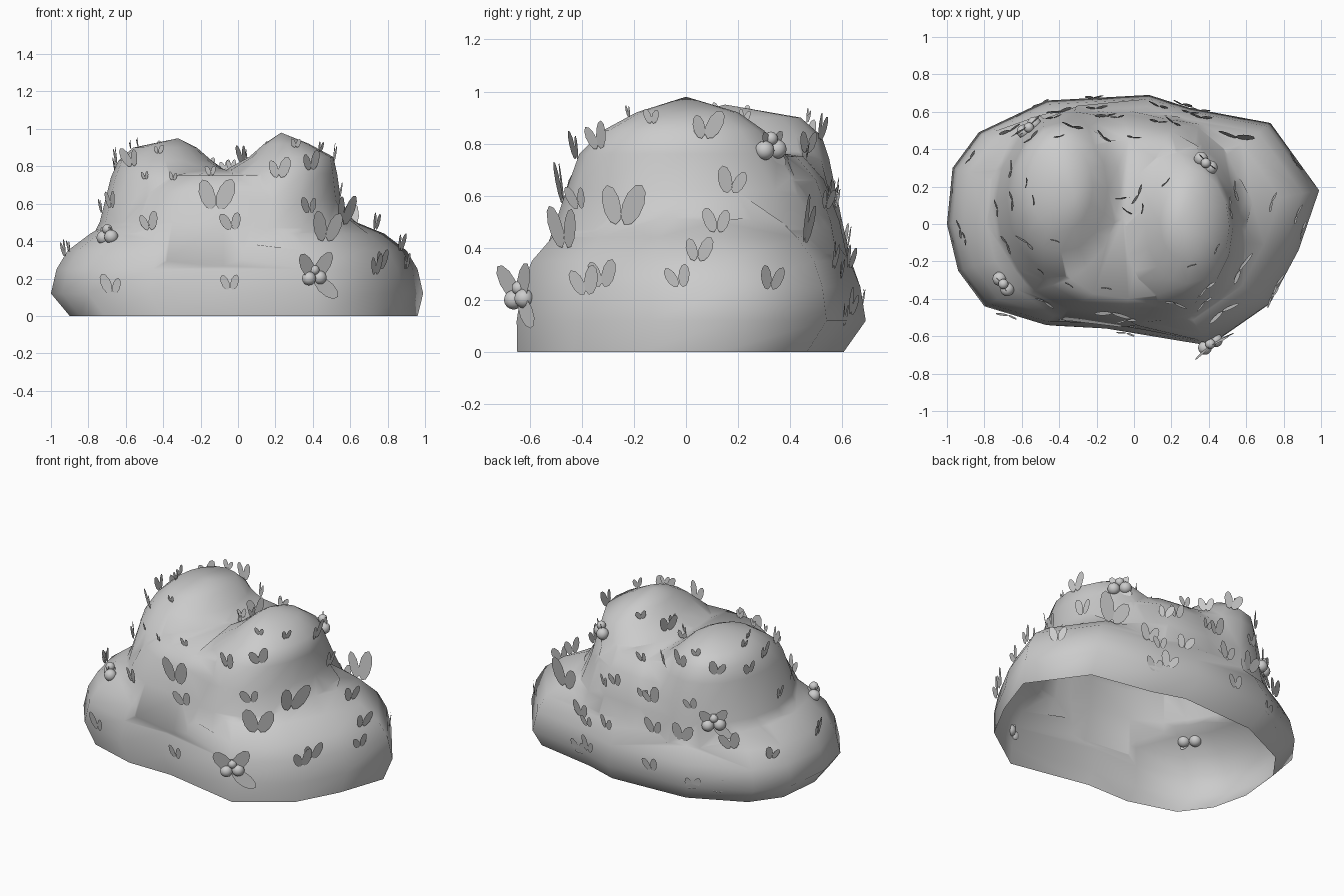
import bpy, bmesh, math, random
from mathutils import Vector
from mathutils.bvhtree import BVHTree

random.seed(7)
cube = bpy.data.objects.get("Cube")
if cube:
    bpy.data.objects.remove(cube, do_unlink=True)

UP = Vector((0, 0, 1))


def make_material(name, value):
    mat = bpy.data.materials.new(name)
    mat.use_nodes = True
    colour = (value, value, value, 1)
    mat.diffuse_color = colour
    mat.node_tree.nodes["Principled BSDF"].inputs["Base Color"].default_value = colour
    return mat


grey = make_material("plain grey", 0.6)


def add_object(name, bm):
    mesh = bpy.data.meshes.new(name)
    bm.to_mesh(mesh)
    bm.free()
    mesh.materials.append(grey)
    obj = bpy.data.objects.new(name, mesh)
    bpy.context.collection.objects.link(obj)
    return obj


def loft(name, rings, tip):
    """Closed solid through rings of points, ending in a tip."""
    bm = bmesh.new()
    loops = [[bm.verts.new(p) for p in ring] for ring in rings]
    count = len(loops[0])
    top = bm.verts.new(tip)
    bm.faces.new(loops[0][::-1])
    for low, high in zip(loops, loops[1:]):
        for i in range(count):
            j = (i + 1) % count
            bm.faces.new((low[i], low[j], high[j], high[i]))
    for i in range(count):
        bm.faces.new((loops[-1][i], loops[-1][(i + 1) % count], top))
    return add_object(name, bm)


def lump(name, levels, tip, power=1, sides=16):
    """Each level is z, x range, y range; a power below one gives boxier rings."""
    def bend(value):
        return math.copysign(abs(value) ** power, value)

    rings = []
    for z, x0, x1, y0, y1 in levels:
        ring = []
        for i in range(sides):
            a = math.tau * i / sides
            ring.append(((x0 + x1 + (x1 - x0) * bend(math.cos(a))) / 2,
                         (y0 + y1 + (y1 - y0) * bend(math.sin(a))) / 2, z))
        rings.append(ring)
    return loft(name, rings, tip)


# Wide mound at the bottom
outline = [(.99, .18), (.73, .54), (.3, .62), (.08, .69), (-.47, .66), (-.83, .49), (-.97, .3),
           (-1, 0), (-.94, -.25), (-.8, -.44), (-.47, -.54), (-.15, -.54), (.4, -.65),
           (.73, -.42), (.88, -.14)]
mound_levels = [(0, .935), (.12, 1), (.25, .97), (.35, .91), (.44, .79), (.5, .64)]
bush = loft("bush", [[(x * s + .035 * (z == 0), y * s - .04 * (z == 0), z) for x, y in outline]
                     for z, s in mound_levels], (0, 0, .56))

# Middle body that fills the saddle, with two peaks rising from it
middle = lump("middle", [
    (.06, -.5, .4, -.4, .5), (.3, -.74, .58, -.55, .61), (.5, -.68, .53, -.49, .59),
    (.66, -.57, .48, -.45, .53), (.75, -.44, .38, -.4, .45)], (-.06, .03, .78), .82)
right_peak = lump("right_peak", [
    (.06, -.2, .5, -.45, .45), (.3, -.26, .68, -.57, .57), (.47, -.24, .6, -.51, .56),
    (.62, -.17, .55, -.46, .48), (.76, -.06, .53, -.41, .38), (.85, .06, .51, -.32, .3),
    (.92, .14, .38, -.19, .2)], (.23, 0, .98))
left_peak = lump("left_peak", [
    (.06, -.65, .1, -.3, .45), (.3, -.82, .2, -.42, .61), (.5, -.74, .1, -.39, .6),
    (.74, -.68, -.05, -.28, .55), (.83, -.64, -.14, -.15, .52), (.9, -.56, -.22, -.04, .44)],
    (-.32, .15, .95))

for part in (middle, right_peak, left_peak):
    mod = bush.modifiers.new("join", 'BOOLEAN')
    mod.operation = 'UNION'
    mod.solver = 'EXACT'
    mod.object = part
graph = bpy.context.evaluated_depsgraph_get()
joined = bpy.data.meshes.new_from_object(bush.evaluated_get(graph))
bush.modifiers.clear()
bush.data = joined
for part in (middle, right_peak, left_peak):
    bpy.data.objects.remove(part, do_unlink=True)

# Leave the underside open
bm = bmesh.new()
bm.from_mesh(joined)
flat = [f for f in bm.faces if all(v.co.z < .001 for v in f.verts)]
bmesh.ops.delete(bm, geom=flat, context='FACES')

# Soften the concave folds where the forms meet
for repeat in range(3):
    folds = {v for e in bm.edges if len(e.link_faces) == 2 and e.calc_face_angle_signed() < -.2
             for v in e.verts if not v.is_boundary}
    target = {}
    for v in folds:
        around = [e.other_vert(v).co for e in v.link_edges]
        target[v] = sum(around, Vector()) / len(around)
    for v, goal in target.items():
        if goal.z > v.co.z or v.normal.dot(goal - v.co) > 0:
            v.co += v.normal * max(0, min(.02, v.normal.dot(goal - v.co)))
surface = BVHTree.FromBMesh(bm)
bm.to_mesh(joined)
bm.free()

leaves = bmesh.new()
berries = bmesh.new()


def add_leaf(base, out, splay, length):
    """Flat oval leaf standing up from base and leaning outward."""
    side = UP.cross(out)
    axis = (UP * math.cos(splay) + side * math.sin(splay) + out * .15).normalized()
    across = axis.cross(out).normalized() * length * .25
    verts = []
    for i in range(10):
        a = math.tau * i / 10
        verts.append(leaves.verts.new(base + axis * length * (1 - math.cos(a)) / 2
                                      + across * math.sin(a)))
    leaves.faces.new(verts)


def outward(normal):
    flat_dir = Vector((normal.x, normal.y, 0))
    return flat_dir.normalized() if flat_dir.length > .01 else Vector((0, -1, 0))


def add_sprig(hit, normal, length):
    out = outward(normal)
    side = UP.cross(out)
    turn = random.uniform(-.25, .25)
    for way in (-1, 1):
        add_leaf(hit + out * .006 + side * way * length * .1, out, way * .36 + turn,
                 length * random.uniform(.75, 1.1))


def cast(origin, direction, length):
    hit, normal, _, _ = surface.ray_cast(Vector(origin), Vector(direction))
    if hit and hit.z > .03:
        add_sprig(hit, normal, length)


# Leaf sprigs on the front and the left side
front = [(-.47, .46), (-.03, .46), (.38, .55), (-.04, .14), (-.67, .12), (.73, .22),
         (.22, .74), (-.56, .8), (-.92, .32), (.86, .35)]
for x, z in front:
    cast((x, -3, z), (0, 1, 0), .11)
cast((-.12, -3, .57), (0, 1, 0), .19)
flank = [(-.02, .25), (.32, .24), (.12, .46), (.17, .61), (-.32, .25), (.07, .82),
         (-.33, .78), (.6, .1), (.56, .32)]
for y, z in flank:
    cast((3, y, z), (-1, 0, 0), .11)
for y, z in [(-.25, .49), (-.46, .4), (.45, .42)]:
    cast((3, y, z), (-1, 0, 0), .18)

# Scattered sprigs on the back, the right side and the top
for i in range(9):
    for z in (.12, .34, .58, .76):
        a = math.radians(65 + 15 * i + random.uniform(-6, 6))
        d = Vector((math.cos(a), math.sin(a), 0))
        if random.random() < .7:
            cast(d * 3 + UP * (z + random.uniform(-.06, .06)), -d, random.uniform(.08, .12))
for i in range(14):
    cast((random.uniform(-.65, .5), random.uniform(-.35, .5), 3), (0, 0, -1), .055)

# Berry clusters, each with larger leaves
for spot, size in [((.4, -.63, .2), .17), ((-.67, -.3, .39), .07),
                   ((.37, .31, .77), .09), ((-.55, .5, .49), .13)]:
    hit, normal, _, _ = surface.find_nearest(Vector(spot))
    out = outward(normal)
    side = UP.cross(out)
    for across, rise, radius in [(-.035, 0, .037), (.035, .005, .037), (0, .045, .027)]:
        ball = bmesh.ops.create_icosphere(berries, subdivisions=3, radius=radius)
        bmesh.ops.translate(berries, verts=ball["verts"],
                            vec=hit + out * .012 + side * across + UP * rise)
    for splay in (-.7, .6, 2.2):
        add_leaf(hit + out * .012, out, splay, size)

add_object("leaves", leaves)
berry_object = add_object("berries", berries)

# Smooth shading over the soft rounded forms
bpy.ops.object.select_all(action='DESELECT')
for obj in (bush, berry_object):
    obj.select_set(True)
bpy.context.view_layer.objects.active = bush
bpy.ops.object.shade_smooth_by_angle(angle=math.radians(75))
